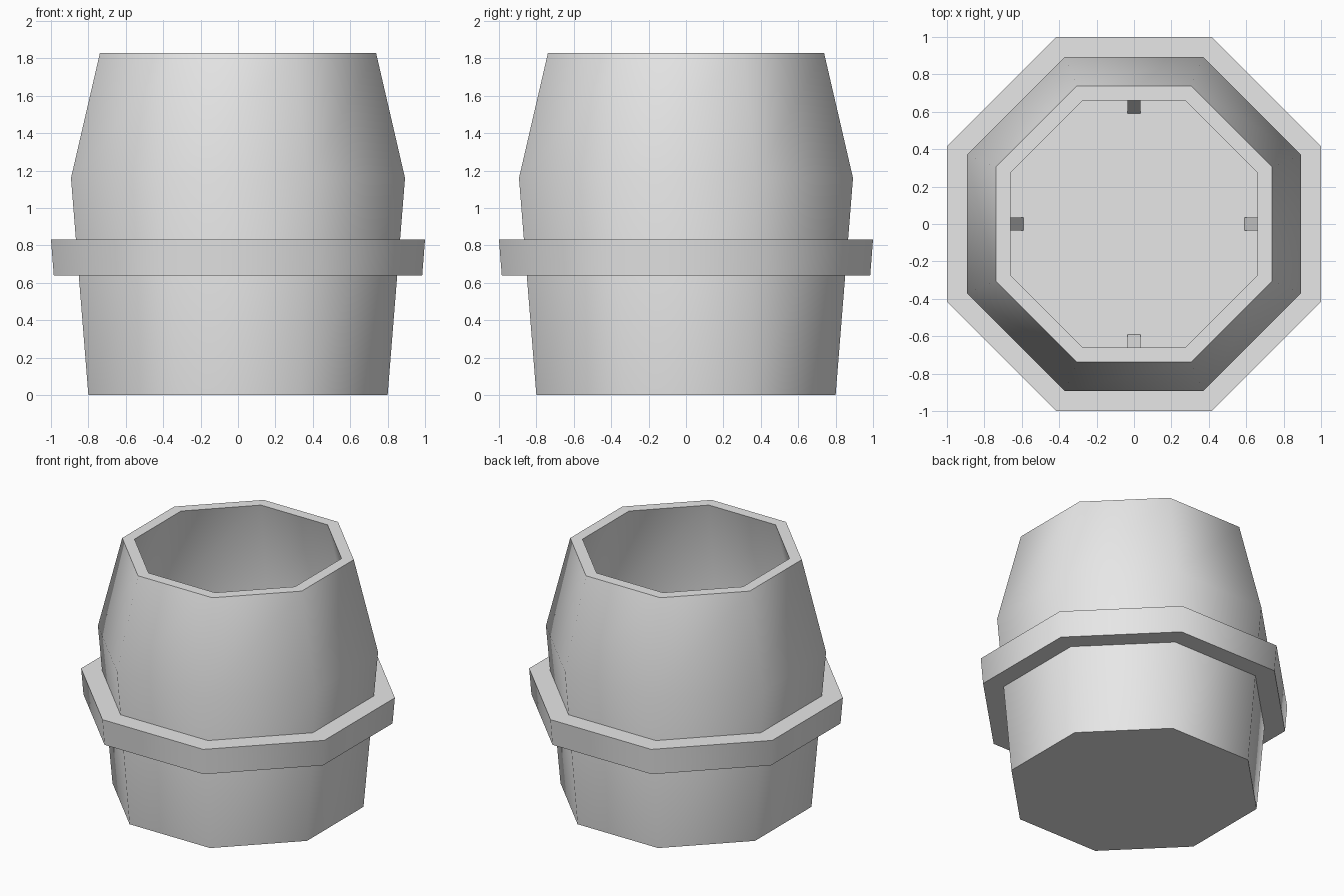
import bpy, bmesh, math

if "Cube" in bpy.data.objects:
    bpy.data.objects.remove(bpy.data.objects["Cube"], do_unlink=True)

SIDES = 8
STEP = 2 * math.pi / SIDES

grey = bpy.data.materials.new("light_grey")
grey.use_nodes = True
grey.diffuse_color = (0.8, 0.8, 0.8, 1)
grey.node_tree.nodes["Principled BSDF"].inputs["Base Color"].default_value = (0.8, 0.8, 0.8, 1)


def make_object(name, bm, smooth):
    bmesh.ops.recalc_face_normals(bm, faces=bm.faces[:])
    mesh = bpy.data.meshes.new(name)
    bm.to_mesh(mesh)
    bm.free()
    mesh.materials.append(grey)
    obj = bpy.data.objects.new(name, mesh)
    bpy.context.collection.objects.link(obj)
    if smooth:
        bpy.ops.object.select_all(action="DESELECT")
        obj.select_set(True)
        bpy.context.view_layer.objects.active = obj
        bpy.ops.object.shade_smooth_by_angle(angle=math.radians(60))
    return obj


def octagon_lathe(name, profile, closed):
    """Stack octagons of (flat-to-centre distance, height)."""
    bm = bmesh.new()
    rings = []
    for flat, z in profile:
        r = flat / math.cos(STEP / 2)
        rings.append([bm.verts.new((r * math.cos((i + 0.5) * STEP),
                                    r * math.sin((i + 0.5) * STEP), z))
                      for i in range(SIDES)])
    pairs = list(zip(rings, rings[1:]))
    if closed:
        pairs.append((rings[-1], rings[0]))
    else:
        bm.faces.new(rings[0])
        bm.faces.new(rings[-1])
    for a, b in pairs:
        for i in range(SIDES):
            j = (i + 1) % SIDES
            bm.faces.new((a[i], a[j], b[j], b[i]))
    return make_object(name, bm, True)


# Hollow barrel: outer wall, rim, inner wall and floor
octagon_lathe("barrel_body", [(0.80, 0), (0.893, 1.16), (0.738, 1.83),
                              (0.66, 1.83), (0.815, 1.16), (0.73, 0.08)], False)

# Hoop around the middle
octagon_lathe("barrel_hoop", [(0.83, 0.64), (0.985, 0.64),
                              (1.0, 0.832), (0.83, 0.832)], True)

# Four small sloping wedges between the inner wall and the floor
for side, turn in (("left", 0), ("back", 1), ("right", 2), ("front", 3)):
    bm = bmesh.new()
    ends = [[bm.verts.new((x, y, z)) for x, z in
             ((0.585, 0.07), (0.76, 0.07), (0.76, 0.45))]
            for y in (-0.036, 0.036)]
    for end in ends:
        bm.faces.new(end)
    for i in range(3):
        j = (i + 1) % 3
        bm.faces.new((ends[0][i], ends[0][j], ends[1][j], ends[1][i]))
    wedge = make_object("inner_wedge_" + side, bm, False)
    wedge.rotation_euler.z = turn * math.pi / 2
